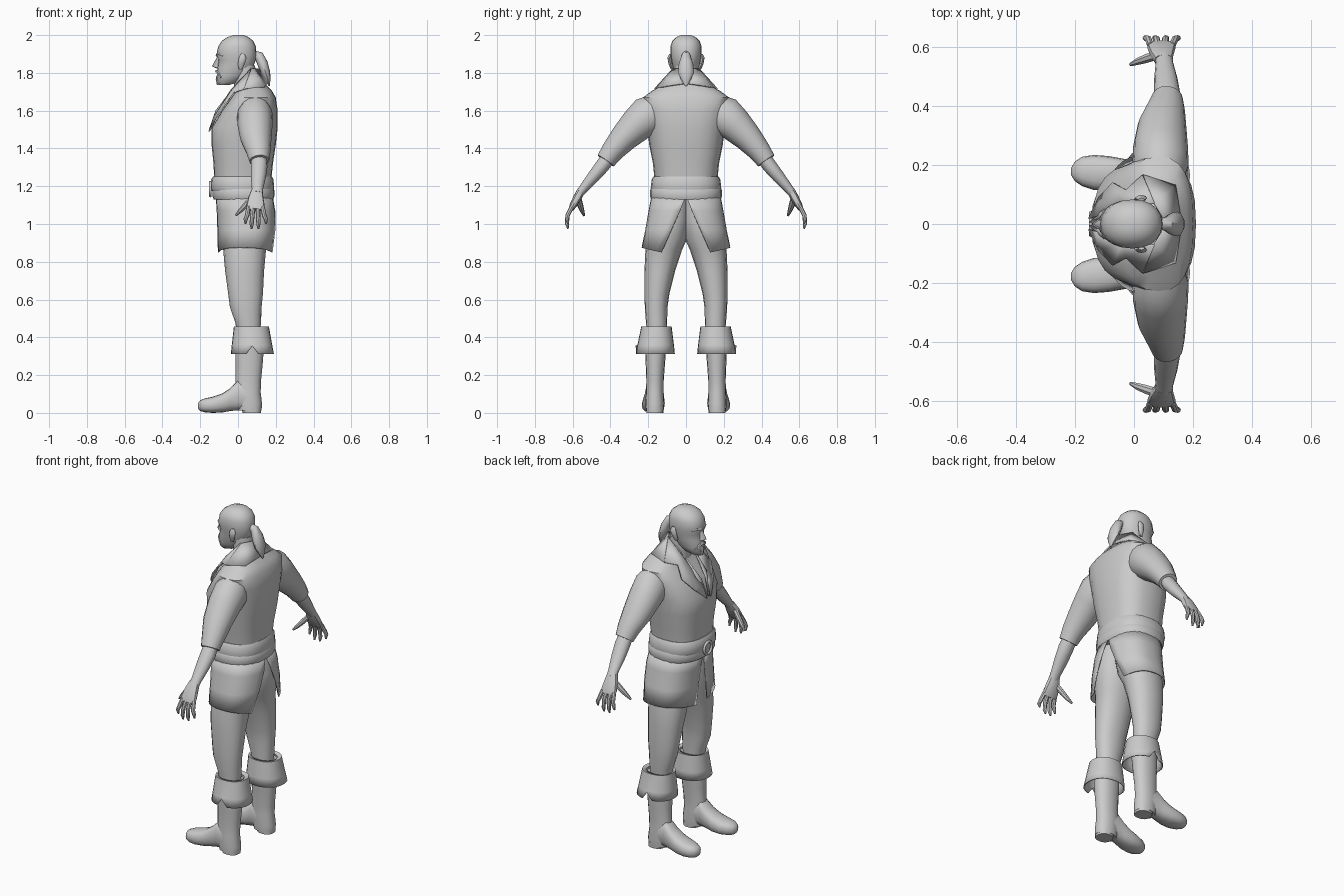
import bpy, math
from mathutils import Vector as V

mat = bpy.data.materials.new("light_grey")
mat.diffuse_color = (0.6, 0.6, 0.6, 1)


def make(name, verts, faces, mirror=False, thick=0, angle=40):
    me = bpy.data.meshes.new(name)
    me.from_pydata(verts, [], faces)
    me.materials.append(mat)
    me.shade_smooth()
    me.set_sharp_from_angle(angle=math.radians(angle))
    ob = bpy.data.objects.new(name, me)
    bpy.context.collection.objects.link(ob)
    if thick:
        s = ob.modifiers.new("thickness", 'SOLIDIFY')
        s.thickness, s.offset = thick, 0
    if mirror:
        ob.modifiers.new("mirror", 'MIRROR').use_axis = (False, True, False)
    return ob


def ring(c, u, v, n=16, p=2.0):
    out = []
    for i in range(n):
        a = math.tau * i / n
        f = lambda s: math.copysign(abs(s) ** (2 / p), s)
        out.append(V(c) + V(u) * f(math.cos(a)) + V(v) * f(math.sin(a)))
    return out


def loft(name, rings, caps=True, **kw):
    n = len(rings[0])
    faces = [(k * n + i, k * n + (i + 1) % n, (k + 1) * n + (i + 1) % n, (k + 1) * n + i)
             for k in range(len(rings) - 1) for i in range(n)]
    if caps:
        faces += [tuple(reversed(range(n))), tuple(range((len(rings) - 1) * n, len(rings) * n))]
    return make(name, [v for r in rings for v in r], faces, **kw)


def stack(name, rows, n=16, p=2.0, **kw):
    """Level rings from rows of (z, x0, x1, y0, y1)."""
    return loft(name, [ring(((a + b) / 2, (c + d) / 2, z), ((b - a) / 2, 0, 0), (0, (d - c) / 2, 0), n, p)
                       for z, a, b, c, d in rows], **kw)


def tube(name, pts, n=12, p=2.0, **kw):
    """Rings across a path of (x, y, z, x radius, other radius)."""
    rings = []
    for i, q in enumerate(pts):
        t = (V(pts[min(i + 1, len(pts) - 1)][:3]) - V(pts[max(i - 1, 0)][:3])).normalized()
        u = (V((1, 0, 0)) - t * t.x).normalized()
        rings.append(ring(q[:3], u * q[3], t.cross(u) * q[4], n, p))
    return loft(name, rings, **kw)


# torso with sleeveless vest
stack("vest", [(1.22, -.125, .175, -.165, .165), (1.32, -.13, .185, -.175, .175),
               (1.42, -.14, .2, -.195, .195), (1.51, -.14, .21, -.205, .205),
               (1.6, -.085, .21, -.222, .222), (1.67, -.035, .2, -.228, .228),
               (1.705, -.01, .18, -.18, .18), (1.745, .0, .14, -.11, .11),
               (1.775, .01, .11, -.07, .07)], n=24, p=2.6)
stack("neck", [(1.66, -.02, .1, -.065, .065), (1.75, -.02, .1, -.06, .06),
               (1.84, -.03, .09, -.06, .06)], n=12)
# folded collar and lapels
make("lapel", [(.07, .07, 1.82), (.03, .165, 1.715), (-.025, .115, 1.695), (-.07, .14, 1.63),
               (-.118, .09, 1.56), (-.152, .018, 1.49), (-.125, .025, 1.57), (-.035, .06, 1.71)],
     [(0, 1, 2, 7), (7, 2, 3), (7, 3, 4, 6), (6, 4, 5)], mirror=True, thick=.008, angle=20)
make("collar", [(.07, .07, 1.82), (.11, 0, 1.82), (.16, 0, 1.745), (.14, .13, 1.725), (.03, .165, 1.715)],
     [(0, 1, 2, 3), (0, 3, 4)], mirror=True, thick=.008, angle=20)
make("shirt_edge", [(-.03, .045, 1.71), (-.115, .02, 1.6), (-.15, .004, 1.5), (-.1, .05, 1.62)],
     [(0, 1, 3), (1, 2, 3)], mirror=True, thick=.008)

# head
stack("head", [(1.735, -.098, -.05, -.025, .025), (1.75, -.112, -.0, -.043, .043),
               (1.785, -.112, .045, -.06, .06), (1.83, -.108, .08, -.07, .07),
               (1.865, -.102, .093, -.077, .077), (1.895, -.115, .098, -.082, .082),
               (1.94, -.105, .095, -.083, .083), (1.97, -.085, .08, -.072, .072),
               (1.99, -.055, .055, -.05, .05), (2.0, -.025, .03, -.025, .025)], n=20, p=2.2)
make("nose", [(-.108, 0, 1.89), (-.138, 0, 1.835), (-.108, .02, 1.825), (-.1, .01, 1.88), (-.105, 0, 1.82)],
     [(0, 1, 2, 3), (1, 4, 2)], mirror=True)
tube("moustache", [(-.113, 0, 1.808, .01, .008), (-.106, .025, 1.8, .009, .008),
                   (-.09, .042, 1.775, .006, .006)], n=6, mirror=True)
tube("brow", [(-.112, .01, 1.893, .007, .007), (-.1, .04, 1.9, .007, .007),
              (-.08, .06, 1.89, .004, .004)], n=6, mirror=True)
stack("goatee", [(1.735, -.112, -.07, -.018, .018), (1.765, -.118, -.07, -.025, .025),
                 (1.785, -.115, -.08, -.015, .015)], n=8)
tube("ear", [(.012, .072, 1.82, .01, .008), (.018, .083, 1.85, .018, .01),
             (.025, .088, 1.88, .02, .01), (.025, .082, 1.9, .01, .006)], n=8, mirror=True)
tube("ponytail", [(.085, 0, 1.9, .018, .018), (.11, 0, 1.89, .026, .024), (.13, 0, 1.85, .028, .038),
                  (.147, 0, 1.8, .024, .042), (.158, 0, 1.765, .015, .026), (.165, 0, 1.73, .003, .005)])

# arms
tube("sleeve", [(.09, .15, 1.61, .075, .085), (.09, .2, 1.575, .095, .105), (.09, .26, 1.525, .093, .092),
                (.095, .33, 1.455, .083, .075), (.108, .39, 1.385, .065, .06),
                (.113, .425, 1.335, .053, .052)], n=16, mirror=True)
tube("forearm", [(.11, .4, 1.365, .04, .038), (.112, .445, 1.305, .044, .038), (.108, .49, 1.25, .04, .033),
                 (.103, .545, 1.185, .03, .024), (.1, .565, 1.16, .031, .022)], mirror=True)
tube("palm", [(.1, .555, 1.175, .03, .021), (.095, .575, 1.14, .04, .022), (.093, .597, 1.1, .048, .019),
              (.093, .61, 1.075, .046, .013)], p=2.6, mirror=True)
for i, (bx, tx, tz) in enumerate([(.056, .04, 1.0), (.08, .072, .975), (.105, .108, .975), (.13, .148, 1.0)]):
    tube("finger_%d" % (i + 1), [(bx, .605, 1.09, .012, .012), ((bx + tx) / 2, .627, 1.045, .012, .012),
                                 (tx, .63, tz + .025, .011, .01), (tx, .624, tz, .005, .005)], n=8, mirror=True)
tube("thumb", [(.075, .572, 1.14, .015, .018), (.04, .56, 1.1, .015, .016), (.012, .55, 1.07, .012, .012),
               (-.012, .54, 1.045, .006, .006)], n=8, mirror=True)

# two layered waist belts and round buckle
stack("upper_belt", [(1.175, -.138, .188, -.183, .183), (1.19, -.145, .192, -.187, .187),
                     (1.235, -.142, .188, -.182, .182), (1.252, -.132, .18, -.172, .172)], n=24, p=2.4)
stack("lower_belt", [(1.13, -.128, .187, -.185, .185), (1.145, -.135, .192, -.19, .19),
                     (1.18, -.135, .192, -.19, .19), (1.195, -.128, .182, -.18, .18)], n=24, p=2.4)
bpy.ops.mesh.primitive_torus_add(major_segments=16, minor_segments=6, major_radius=.036, minor_radius=.008,
                                 location=(-.146, 0, 1.185), rotation=(0, math.pi / 2, 0))
buckle = bpy.context.object
buckle.name = "buckle"
buckle.data.materials.append(mat)
buckle.data.shade_smooth()

# coat skirt panels, split at front and back
N, verts, rows = 16, [], [(1.14, -.115, .18, .18, .0, .0), (1.06, -.11, .195, .195, .05, .1),
                          (.96, -.107, .2, .213, .1, .28), (.865, -.105, .195, .232, .15, .5)]
for z, x0, x1, w, front, back in rows:
    for i in range(N + 1):
        t = i / N
        a = back + (math.pi - front - back) * t
        f = lambda s: math.copysign(abs(s) ** .8, s)
        drop = .025 * abs(2 * t - 1) ** 2 if z < .9 else 0
        verts.append(((x0 + x1) / 2 + (x1 - x0) / 2 * f(math.cos(a)), w * f(math.sin(a)), z + .01 - drop))
make("coat_skirt", verts, [(k * (N + 1) + i, k * (N + 1) + i + 1, (k + 1) * (N + 1) + i + 1, (k + 1) * (N + 1) + i)
                           for k in range(3) for i in range(N)], mirror=True, thick=.006)

# trousers
stack("trouser_leg", [(.4, .0, .115, .105, .205), (.48, -.015, .122, .1, .212), (.56, -.043, .125, .098, .218),
                      (.63, -.052, .132, .088, .22), (.75, -.068, .138, .058, .22), (.86, -.078, .148, .022, .215),
                      (.92, -.082, .168, -.005, .205), (1.02, -.085, .178, -.02, .185),
                      (1.14, -.09, .165, -.02, .165)], n=16, p=2.2, mirror=True)

# boots
stack("boot_shaft", [(.012, .0, .125, .118, .212), (.05, -.01, .127, .115, .215), (.11, -.02, .12, .118, .212),
                     (.17, -.012, .122, .118, .21), (.25, -.012, .13, .112, .213), (.34, -.015, .137, .105, .217),
                     (.44, -.01, .14, .1, .218)], n=16, p=2.2, mirror=True)
foot = [(.06, .012, .15, .118, .212), (.0, .014, .175, .118, .215), (-.04, .01, .132, .115, .222),
        (-.085, .002, .102, .112, .23), (-.135, .0, .085, .115, .234), (-.175, .003, .077, .128, .228),
        (-.2, .01, .067, .145, .212), (-.213, .025, .05, .165, .19)]
loft("foot", [ring((x, (c + d) / 2, (a + b) / 2), (0, (d - c) / 2, 0), (0, 0, (b - a) / 2), 16, 2.5)
              for x, a, b, c, d in foot], mirror=True)
stack("heel", [(0, .025, .122, .12, .21), (.03, .015, .124, .118, .212)], n=16, p=2.4, mirror=True)

# flared boot cuffs, notched on the outer side
cuff = stack("boot_cuff", [(.312, -.035, .187, .062, .264), (.36, -.03, .178, .067, .254),
                           (.455, -.02, .162, .078, .235), (.45, -.005, .14, .1, .215)],
             n=24, p=2.2, caps=False, mirror=True, thick=.006)
for v in cuff.data.vertices:
    if v.co.z < .32 and v.co.y > .255 and abs(v.co.x - .076) < .01:
        v.co.z = .355
